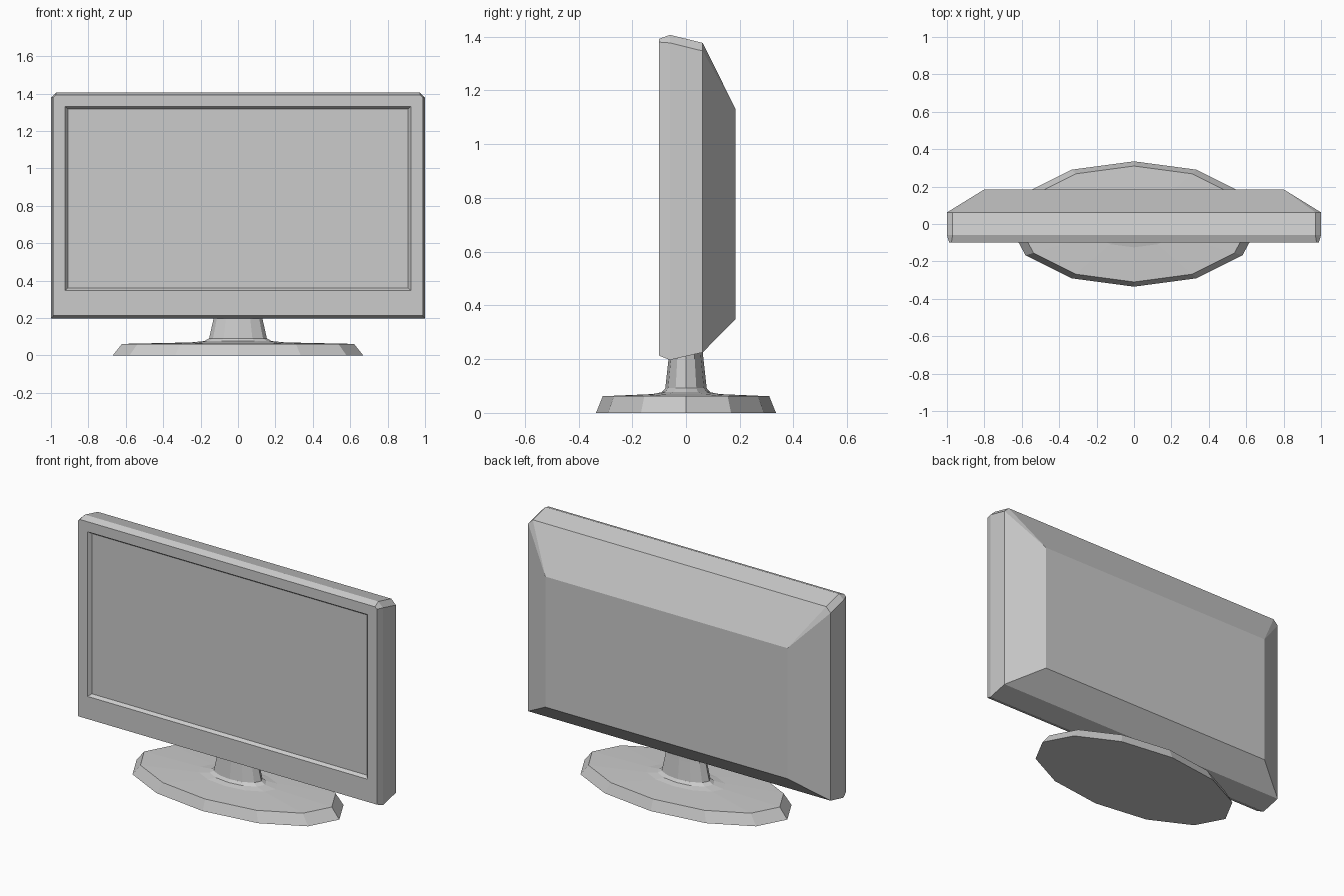
import bpy, bmesh
from math import cos, sin, pi

if "Cube" in bpy.data.objects:
    bpy.data.objects.remove(bpy.data.objects["Cube"])


def loft(name, rings):
    """Skin a list of equal-length point rings and cap both ends."""
    bm = bmesh.new()
    loops = [[bm.verts.new(p) for p in ring] for ring in rings]
    n = len(loops[0])
    for a, b in zip(loops, loops[1:]):
        for i in range(n):
            j = (i + 1) % n
            bm.faces.new((a[i], a[j], b[j], b[i]))
    bm.faces.new(loops[0][::-1])
    bm.faces.new(loops[-1])
    bmesh.ops.remove_doubles(bm, verts=bm.verts, dist=0.0005)
    bmesh.ops.recalc_face_normals(bm, faces=bm.faces)
    mesh = bpy.data.meshes.new(name)
    bm.to_mesh(mesh)
    bm.free()
    obj = bpy.data.objects.new(name, mesh)
    bpy.context.collection.objects.link(obj)
    return obj


def frame_ring(y, w, z0, z1, c):
    """Rectangle in the xz plane with its upper corners cut by c."""
    return [(-w, y, z0), (w, y, z0), (w, y, z1 - c),
            (w - c, y, z1), (-w + c, y, z1), (-w, y, z1 - c)]


def oval_ring(r, z, sides=12):
    return [(r * cos(2 * pi * i / sides), r * 0.5 * sin(2 * pi * i / sides), z)
            for i in range(sides)]


# Cabinet: recessed screen, bezel, rim and tapered back
loft("screen_cabinet", [frame_ring(*r) for r in [
    (-0.08, 0.91, 0.36, 1.318, 0),
    (-0.10, 0.925, 0.348, 1.332, 0),
    (-0.10, 0.988, 0.213, 1.392, 0.012),
    (-0.06, 1.00, 0.197, 1.407, 0.03),
    (0.062, 1.00, 0.225, 1.377, 0.03),
    (0.185, 0.80, 0.35, 1.13, 0),
]])

# Oval foot, gently rising to the neck
loft("stand_foot", [oval_ring(*r) for r in [
    (0.67, 0), (0.62, 0.062), (0.25, 0.07), (0.18, 0.077), (0.157, 0.09), (0.15, 0.095)]])

# Tapered neck running up into the cabinet
loft("stand_neck", [oval_ring(*r) for r in [(0.155, 0.088), (0.13, 0.2), (0.12, 0.25)]])
